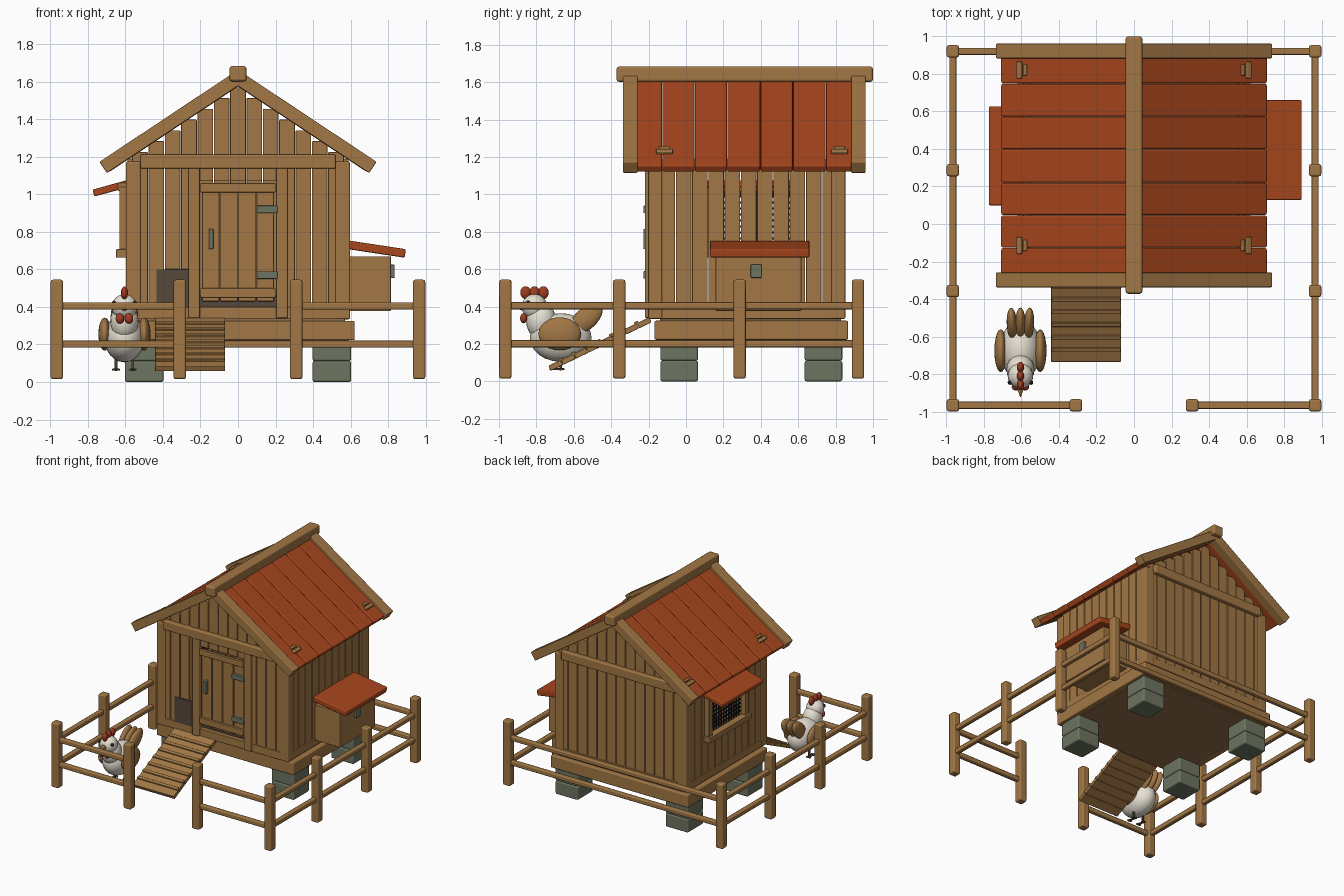
import bpy, bmesh
from math import sin, cos, pi
from mathutils import Matrix, Vector, Euler

cube = bpy.data.objects.get("Cube")
if cube:
    bpy.data.objects.remove(cube)


def material(name, rgb):
    m = bpy.data.materials.new(name)
    m.use_nodes = True
    m.diffuse_color = (*rgb, 1)
    m.node_tree.nodes["Principled BSDF"].inputs["Base Color"].default_value = (*rgb, 1)
    return m


WOOD = material("brown wood", (0.36, 0.185, 0.06))
RED = material("red roof paint", (0.39, 0.062, 0.012))
STONE = material("grey green stone", (0.155, 0.178, 0.12))
FLOOR = material("floor wood", (0.29, 0.16, 0.075))
SHADE = material("hatch brown", (0.09, 0.065, 0.045))
WHITE = material("cream feathers", (0.80, 0.75, 0.65))
COMB = material("comb red", (0.36, 0.045, 0.015))
BLACK = material("black", (0.012, 0.012, 0.012))


def finish(name, bm, mat):
    for f in bm.faces:
        f.smooth = True
    me = bpy.data.meshes.new(name)
    bm.to_mesh(me)
    bm.free()
    me.materials.append(mat)
    ob = bpy.data.objects.new(name, me)
    bpy.context.collection.objects.link(ob)
    return ob


def boxes(name, mat, parts, bevel=0.005):
    """One object made of softly bevelled boxes, each (centre, size[, rotation])."""
    bm = bmesh.new()
    for loc, size, *rot in parts:
        turn = Euler(rot[0] if rot else (0, 0, 0))
        bmesh.ops.create_cube(bm, size=1, matrix=Matrix.LocRotScale(Vector(loc), turn, Vector(size)))
    ob = finish(name, bm, mat)
    mod = ob.modifiers.new("bevel", "BEVEL")
    mod.width = bevel
    mod.segments = 2
    mod.harden_normals = True
    return ob


def span(x0, x1, y0, y1, z0, z1):
    return ((x0 + x1) / 2, (y0 + y1) / 2, (z0 + z1) / 2), (x1 - x0, y1 - y0, z1 - z0)


def balls(name, mat, parts):
    """One smooth object made of ellipsoids, each (centre, radii[, rotation])."""
    bm = bmesh.new()
    for loc, radii, *rot in parts:
        turn = Euler(rot[0] if rot else (0, 0, 0))
        bmesh.ops.create_uvsphere(bm, u_segments=20, v_segments=12, radius=1,
                                  matrix=Matrix.LocRotScale(Vector(loc), turn, Vector(radii)))
    return finish(name, bm, mat)


SIDES = (-1, 1)

# Fence
P = 0.965
BACK, FRONT = 0.92, -0.966
posts = [(s * P, y) for s in SIDES for y in (BACK, 0.287, -0.357, FRONT)] + [(s * 0.31, FRONT) for s in SIDES]
boxes("fence_posts", WOOD, [((x, y, 0.28), (0.066, 0.066, 0.53)) for x, y in posts], 0.012)
rails = []
for z in (0.202, 0.405):
    rails.append(((0, BACK, z), (2 * P, 0.038, 0.038)))
    for s in SIDES:
        rails.append(((s * P, (BACK + FRONT) / 2, z), (0.038, BACK - FRONT, 0.038)))
        rails.append(((s * (P + 0.31) / 2, FRONT, z), (P - 0.31, 0.038, 0.038)))
boxes("fence_rails", WOOD, rails, 0.008)

# Foundation
boxes("foundation_blocks", STONE,
      [((s * 0.5, y, z), (0.206, 0.202, 0.112)) for s in SIDES for y in (-0.036, 0.735) for z in (0.056, 0.167)], 0.012)
boxes("floor", FLOOR, [span(-0.57, 0.57, -0.14, 0.83, 0.22, 0.345)])
boxes("base_beams", WOOD,
      [span(-0.622, 0.622, y - 0.033, y + 0.033, 0.223, 0.325) for y in (-0.136, 0.833)] +
      [((s * 0.591, 0.349, 0.274), (0.062, 1.0, 0.102)) for s in SIDES], 0.008)
boxes("sill_beams", WOOD,
      [span(-0.53, 0.53, y - 0.02, y + 0.02, 0.335, 0.4) for y in (-0.18, 0.83)] +
      [((s * 0.57, 0.33, 0.367), (0.045, 0.94, 0.065)) for s in SIDES])

# Wall frame
boxes("corner_posts", WOOD,
      [((s * 0.558, y, 0.755), (0.078, 0.074, 0.84)) for s in SIDES for y in (-0.165, 0.815)], 0.008)
boxes("door_posts", WOOD, [((s * 0.234, -0.195, 0.745), (0.062, 0.05, 0.81)) for s in SIDES], 0.008)
boxes("cross_beams", WOOD, [((0, y, 1.175), (1.04, 0.05, 0.075)) for y in (-0.205, 0.855)], 0.008)

# Wall planks, stepped into the gables, left open for door, hatch and window
PITCH, W, T = 0.087, 0.083, 0.03
front, back, left, right = [], [], [], []
for k in range(-6, 7):
    x = k * PITCH
    top = 1.57 - 0.66 * abs(x)
    low = 1.07 if abs(k) < 3 else 0.6 if k in (-4, -3) else 0.38
    front.append(span(x - W / 2, x + W / 2, -0.195, -0.195 + T, low, top))
    back.append(span(x - W / 2, x + W / 2, 0.815, 0.815 + T, 0.38, top))
for k in range(-5, 6):
    y = 0.335 + k * PITCH
    left.append(span(0.56, 0.56 + T, y - W / 2, y + W / 2, 0.38, 1.19))
    for low, top in (((0.38, 0.7), (1.02, 1.19)) if abs(k) < 3 else ((0.38, 1.19),)):
        right.append(span(-0.56 - T, -0.56, y - W / 2, y + W / 2, low, top))
for name, planks in (("front", front), ("back", back), ("left", left), ("right", right)):
    boxes(name + "_wall_planks", WOOD, planks, 0.005)

# Door and hatch
boxes("door_planks", WOOD, [((i * 0.097, -0.185, 0.74), (0.092, 0.03, 0.62)) for i in (-1.5, -0.5, 0.5, 1.5)], 0.005)
boxes("door_rails", WOOD, [((0, -0.205, z), (0.4, 0.025, 0.05)) for z in (0.475, 1.035)])
boxes("door_hinges", STONE, [((0.155, -0.215, z), (0.112, 0.025, 0.04)) for z in (0.57, 0.92)])
boxes("door_handle", STONE, [((-0.143, -0.21, 0.762), (0.024, 0.035, 0.108))])
boxes("door_threshold", SHADE, [span(-0.205, 0.205, -0.168, -0.155, 0.38, 0.46)], 0.002)
boxes("hatch", SHADE, [span(-0.435, -0.26, -0.2, -0.17, 0.39, 0.6)], 0.002)

# Roof: d runs down the slope from the ridge, n is the height above its middle line
ANGLE = 0.586


def on_roof(s, d, n, y, size):
    loc = (s * (d * cos(ANGLE) + n * sin(ANGLE)), y, 1.62 - d * sin(ANGLE) + n * cos(ANGLE))
    return loc, size, (0, s * ANGLE, 0)


edges = (-0.27, -0.127, 0.047, 0.22, 0.398, 0.572, 0.748, 0.895)
boxes("roof_planks", RED,
      [on_roof(s, 0.425, -0.016, (a + b) / 2, (0.85, b - a - 0.002, 0.044))
       for s in SIDES for a, b in zip(edges, edges[1:])], 0.01)
boxes("gable_boards", WOOD,
      [on_roof(s, 0.431, 0, y, (0.862, 0.078, 0.072)) for s in SIDES for y in (-0.298, 0.922)], 0.006)
boxes("ridge_beam", WOOD, [((0, 0.314, 1.643), (0.09, 1.372, 0.082))], 0.014)
boxes("roof_clips", WOOD,
      [on_roof(s, d, 0.008, y, size) for s in SIDES for y in (-0.115, 0.82)
       for d, size in ((0.69, (0.022, 0.06, 0.02)), (0.725, (0.03, 0.09, 0.03)))], 0.006)

# Nest box
boxes("nest_box", WOOD, [span(0.58, 0.815, 0.158, 0.617, 0.378, 0.67)])
boxes("nest_box_lid", RED, [((0.74, 0.394, 0.708), (0.306, 0.532, 0.046), (0, 0.15, 0))], 0.008)
boxes("nest_box_latch", STONE, [((0.82, 0.375, 0.59), (0.028, 0.058, 0.072))])

# Window with wire mesh and awning
wy, wz, hw, hh = 0.345, 0.86, 0.22, 0.16
boxes("window_frame", WOOD,
      [((-0.61, wy + s * (hw + 0.015), wz), (0.045, 0.045, 0.36)) for s in SIDES] +
      [((-0.615, wy, wz + hh + 0.02), (0.05, 0.5, 0.045)), ((-0.62, wy, wz - hh - 0.015), (0.06, 0.54, 0.045))])
boxes("window_mesh", BLACK,
      [((-0.585, wy + i * 0.032, wz), (0.008, 0.01, 2 * hh)) for i in range(-6, 7)] +
      [((-0.585, wy, wz + i * 0.032), (0.008, 2 * hw, 0.01)) for i in range(-4, 5)], 0.001)
boxes("awning", RED, [((-0.675, 0.363, 1.033), (0.198, 0.527, 0.038), (0, -0.27, 0))], 0.007)

# Ramp
SLOPE = 0.449


def on_ramp(d, n, size):
    return ((-0.255, -0.46 + d * cos(SLOPE) - n * sin(SLOPE), 0.2 + d * sin(SLOPE) + n * cos(SLOPE)),
            size, (SLOPE, 0, 0))


boxes("ramp_boards", WOOD, [on_ramp(i * 0.075, 0, (0.374, 0.073, 0.03)) for i in (j - 3.5 for j in range(8))], 0.004)
boxes("ramp_cleats", WOOD, [on_ramp(i * 0.075, 0.016, (0.37, 0.024, 0.018)) for i in range(-3, 4)], 0.004)

# Hen
HX = -0.605
balls("hen_body", WHITE, [((HX, -0.67, 0.235), (0.108, 0.165, 0.13)),
                          ((HX, -0.775, 0.325), (0.075, 0.08, 0.1)),
                          ((HX, -0.81, 0.4), (0.068, 0.068, 0.068))])
balls("hen_wings", WOOD, [((HX + s * 0.105, -0.675, 0.255), (0.034, 0.114, 0.088)) for s in SIDES])
balls("hen_tail", WOOD, [((HX + i * 0.045, -0.535, 0.335), (0.028, 0.108, 0.058), (0.72, 0, -i * 0.06))
                         for i in (-1, 0, 1)])
balls("hen_comb", COMB, [((HX, -0.81 + i * 0.048, 0.475), (0.019, 0.028, 0.034)) for i in (-1, 0, 1)])
balls("hen_wattles", COMB, [((HX + s * 0.024, -0.868, 0.338), (0.023, 0.019, 0.027)) for s in SIDES])
balls("hen_eyes", BLACK, [((HX + s * 0.056, -0.845, 0.42), (0.012, 0.012, 0.012)) for s in SIDES])
bm = bmesh.new()
bmesh.ops.create_cone(bm, cap_ends=True, segments=10, radius1=0.024, radius2=0.002, depth=0.06,
                      matrix=Matrix.Translation((HX, -0.892, 0.398)) @ Matrix.Rotation(pi / 2, 4, "X"))
finish("hen_beak", bm, WOOD)
boxes("hen_legs", SHADE,
      [((HX + s * 0.045, -0.67, 0.1), (0.014, 0.014, 0.08)) for s in SIDES] +
      [((HX + s * 0.045, -0.69, 0.066), (0.012, 0.08, 0.01), (0, 0, a)) for s in SIDES for a in (-0.4, 0, 0.4)], 0.002)
